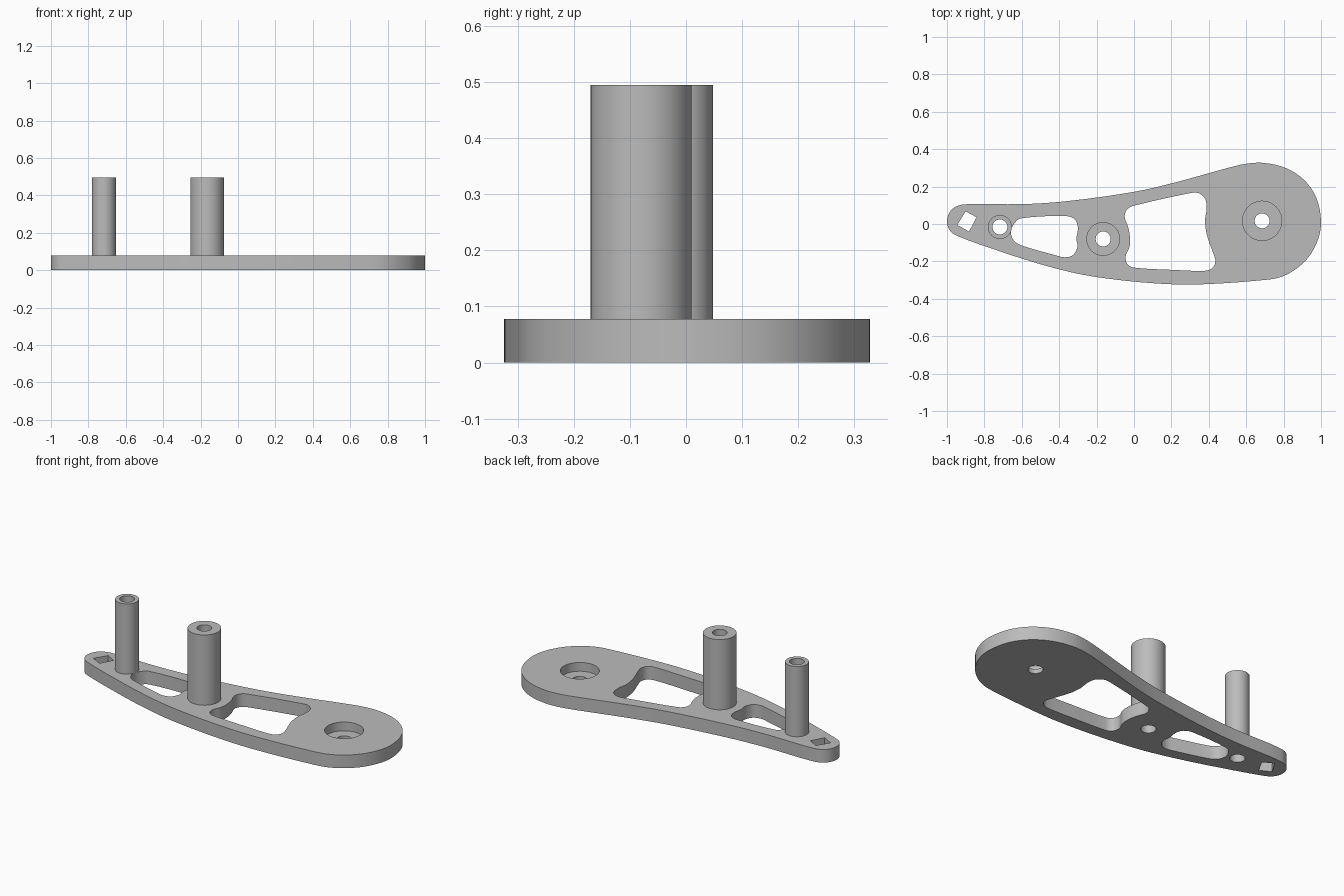
import bpy
import bmesh
from math import cos, sin, tau
from mathutils import Vector

if "Cube" in bpy.data.objects:
    bpy.data.objects.remove(bpy.data.objects["Cube"], do_unlink=True)

THICK, TOP, BORE, SEGMENTS = 0.078, 0.495, 0.04, 48

grey = bpy.data.materials.new("plain grey")
grey.use_nodes = True
colour = (0.5, 0.5, 0.5, 1)
grey.diffuse_color = colour
grey.node_tree.nodes["Principled BSDF"].inputs["Base Color"].default_value = colour


def circle(centre, radius):
    return [(centre[0] + radius * cos(tau * i / SEGMENTS),
             centre[1] + radius * sin(tau * i / SEGMENTS)) for i in range(SEGMENTS)]


def smooth_loop(points, steps=4):
    """Closed rounded loop running through the given points."""
    pts = [Vector(p) for p in points]
    loop = []
    for i, b in enumerate(pts):
        a, c, d = pts[i - 1], pts[(i + 1) % len(pts)], pts[(i + 2) % len(pts)]
        # tangents scaled to the span keep uneven spacing from overshooting
        span = (c - b).length
        start = (c - a).normalized() * span
        end = (d - b).normalized() * span
        for k in range(steps):
            t = k / steps
            s = 1 - t
            loop.append(b * (s * s * (1 + 2 * t)) + start * (t * s * s)
                        + c * (t * t * (3 - 2 * t)) - end * (t * t * s))
    return loop


def finish(obj):
    obj.data.materials.clear()
    obj.data.materials.append(grey)
    bpy.ops.object.select_all(action="DESELECT")
    obj.select_set(True)
    bpy.context.view_layer.objects.active = obj
    bpy.ops.object.shade_smooth_by_angle()


def pierced_plate(name, loops, height):
    """Flat plate from an outer loop and hole loops."""
    curve = bpy.data.curves.new(name, "CURVE")
    curve.dimensions = "2D"
    curve.fill_mode = "BOTH"
    curve.extrude = height / 2
    for loop in loops:
        spline = curve.splines.new("POLY")
        spline.points.add(len(loop) - 1)
        for point, (x, y) in zip(spline.points, loop):
            point.co = (x, y, 0, 1)
        spline.use_cyclic_u = True
    source = bpy.data.objects.new(name, curve)
    bpy.context.collection.objects.link(source)
    graph = bpy.context.evaluated_depsgraph_get()
    mesh = bpy.data.meshes.new_from_object(source.evaluated_get(graph))
    bpy.data.objects.remove(source, do_unlink=True)
    bm = bmesh.new()
    bm.from_mesh(mesh)
    bmesh.ops.remove_doubles(bm, verts=bm.verts, dist=0.0001)
    bmesh.ops.translate(bm, verts=bm.verts, vec=(0, 0, height / 2))
    bmesh.ops.recalc_face_normals(bm, faces=bm.faces)
    bm.to_mesh(mesh)
    bm.free()
    obj = bpy.data.objects.new(name, mesh)
    bpy.context.collection.objects.link(obj)
    finish(obj)


def turned(name, centre, profile):
    """Open profile of (radius, height) turned about a vertical axis."""
    bm = bmesh.new()
    rings = [[bm.verts.new((x, y, z)) for x, y in circle(centre, r)] for r, z in profile]
    for low, high in zip(rings, rings[1:]):
        for i in range(SEGMENTS):
            j = (i + 1) % SEGMENTS
            bm.faces.new((low[j], low[i], high[i], high[j]))
    mesh = bpy.data.meshes.new(name)
    bm.to_mesh(mesh)
    bm.free()
    obj = bpy.data.objects.new(name, mesh)
    bpy.context.collection.objects.link(obj)
    finish(obj)


# Arm outline, anticlockwise from the tip of the wide end
outline = smooth_loop([
    (1, .015), (.975, .14), (.91, .235), (.81, .3), (.69, .327), (.6, .322), (.51, .302),
    (.22, .222), (0, .172), (-.35, .123), (-.6, .106), (-.91, .105), (-.975, .077),
    (-1, .015), (-.98, -.04), (-.93, -.07), (-.72, -.145), (-.5, -.215), (-.28, -.27),
    (-.03, -.305), (.22, -.323), (.42, -.32), (.69, -.3), (.78, -.285), (.86, -.245),
    (.935, -.175), (.985, -.08)])

# Windows, with the walls following the bosses
narrow_window = smooth_loop([
    (-.605, .03), (-.36, .042), (-.315, .023), (-.3, -.02), (-.308, -.08), (-.302, -.12),
    (-.325, -.165), (-.37, -.178), (-.42, -.167), (-.605, -.113), (-.645, -.085),
    (-.658, -.04), (-.642, 0)])
wide_window = smooth_loop([
    (0, .098), (.3, .165), (.345, .165), (.38, .135), (.388, .08), (.38, .02), (.39, -.06),
    (.425, -.16), (.435, -.2), (.42, -.235), (.38, -.25), (.2, -.245), (0, -.233),
    (-.035, -.215), (-.045, -.175), (-.025, -.125), (-.021, -.08), (-.03, -.02),
    (-.05, .04), (-.035, .08)])
square_hole = [(-.9, .068), (-.842, .036), (-.882, -.04), (-.945, -.005)]

slim, stout, pivot = (-.717, -.016), (-.165, -.08), (.685, .017)
RECESS, FLOOR = 0.105, 0.026

pierced_plate("arm_plate", [
    outline, narrow_window, wide_window, square_hole,
    circle(slim, BORE), circle(stout, BORE), circle(pivot, RECESS)], THICK)

# Floor of the pivot recess, with its through hole
turned("pivot_recess_floor", pivot,
       [(RECESS, 0), (BORE, 0), (BORE, FLOOR), (RECESS, FLOOR)])

# Hollow posts
for name, centre, radius in (("slim_post", slim, .064), ("stout_post", stout, .09)):
    turned(name, centre, [(BORE, THICK), (BORE, TOP), (radius, TOP), (radius, THICK)])
